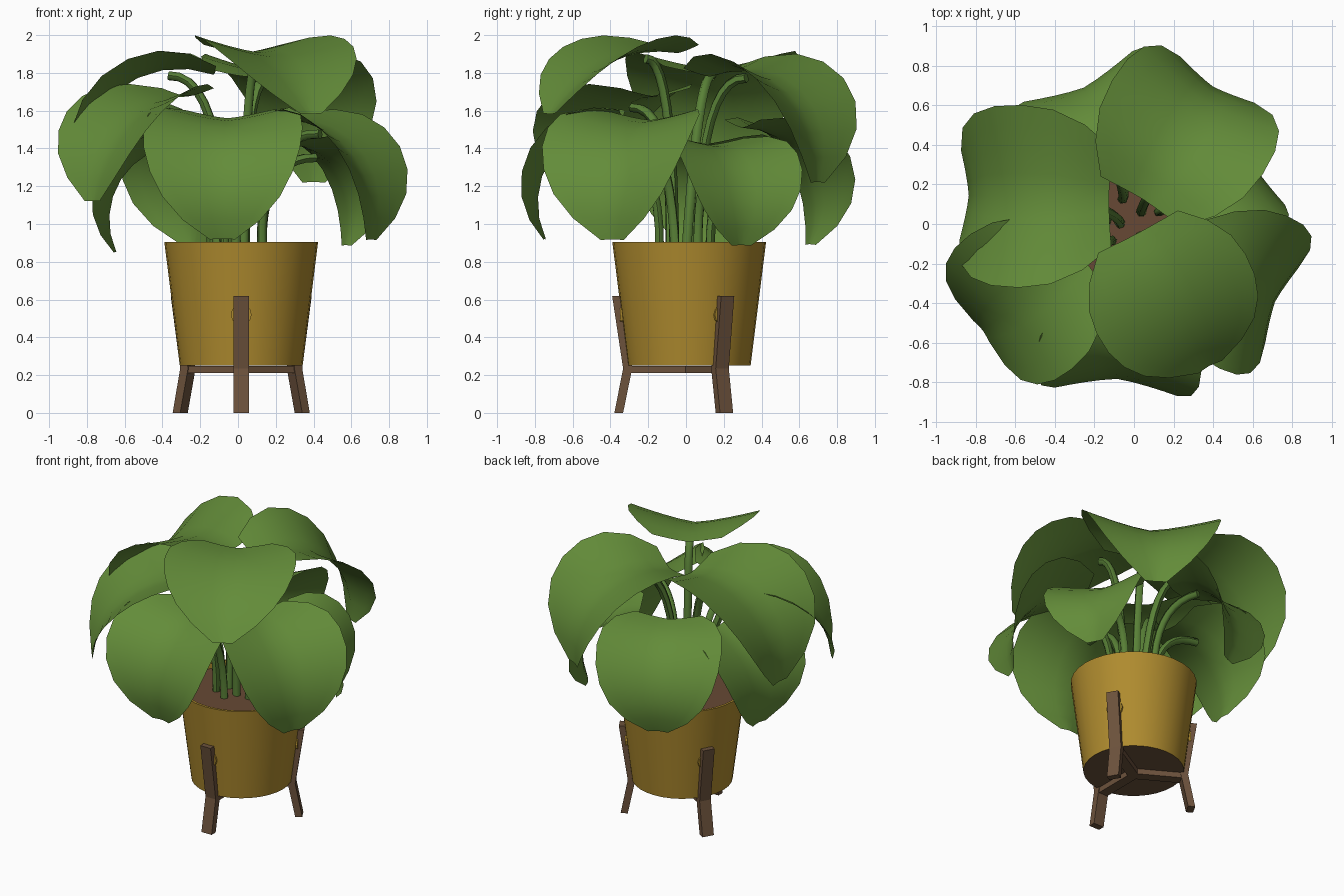
import bpy, bmesh, math
from mathutils import Vector

if "Cube" in bpy.data.objects:
    bpy.data.objects.remove(bpy.data.objects["Cube"])


def mat(name, rgb):
    m = bpy.data.materials.new(name)
    m.diffuse_color = (*rgb, 1)
    m.use_nodes = True
    m.node_tree.nodes["Principled BSDF"].inputs["Base Color"].default_value = m.diffuse_color
    return m


LEAF = mat("leaf green", (0.125, 0.262, 0.041))
STEM = mat("stem green", (0.10, 0.22, 0.038))
GOLD = mat("mustard", (0.43, 0.26, 0.028))
WOOD = mat("dark wood", (0.15, 0.084, 0.045))
SOIL = mat("soil brown", (0.135, 0.066, 0.035))
CX = CY = 0.017          # centre of pot and stand


def mesh_object(name, verts, faces, material, smooth=None):
    me = bpy.data.meshes.new(name)
    me.from_pydata(verts, [], faces)
    me.materials.append(material)
    bm = bmesh.new()
    bm.from_mesh(me)
    bmesh.ops.remove_doubles(bm, verts=bm.verts, dist=1e-5)
    bmesh.ops.recalc_face_normals(bm, faces=bm.faces)
    bm.to_mesh(me)
    bm.free()
    ob = bpy.data.objects.new(name, me)
    bpy.context.collection.objects.link(ob)
    if smooth:
        bpy.ops.object.select_all(action='DESELECT')
        ob.select_set(True)
        bpy.context.view_layer.objects.active = ob
        bpy.ops.object.shade_smooth_by_angle(angle=math.radians(smooth))
    return ob


def lathe(name, profile, material, n=32):
    verts, faces, k = [], [], len(profile)
    for i in range(n):
        a = math.tau * i / n
        verts += [(CX + r * math.cos(a), CY + r * math.sin(a), z) for r, z in profile]
    for i in range(n):
        j = (i + 1) % n
        faces += [(i * k + p, j * k + p, j * k + p + 1, i * k + p + 1) for p in range(k - 1)]
    return mesh_object(name, verts, faces, material, 35)


def extrude_radial(name, outline, width, azimuth, material):
    """Extrude an (r, z) outline sideways and turn it to an azimuth around the pot."""
    c, s, n = math.cos(azimuth), math.sin(azimuth), len(outline)
    verts = [(CX + r * c - t * s, CY + r * s + t * c, z)
             for t in (-width / 2, width / 2) for r, z in outline]
    faces = [tuple(range(n)), tuple(range(2 * n - 1, n - 1, -1))]
    faces += [(i, (i + 1) % n, n + (i + 1) % n, n + i) for i in range(n)]
    return mesh_object(name, verts, faces, material)


# Pot, its underside and the soil
lathe("pot", [(0.325, 0.25), (0.407, 0.905), (0.39, 0.905), (0.382, 0.85)], GOLD)
for nm, r, z in (("pot_base", 0.325, 0.25), ("soil", 0.386, 0.87)):
    ring = [(CX + r * math.cos(math.tau * i / 32), CY + r * math.sin(math.tau * i / 32), z)
            for i in range(32)]
    mesh_object(nm, ring, [tuple(range(32))], SOIL if nm == "soil" else WOOD)

# Three legged wooden stand with a spoke and a round pad per leg
for i, deg in enumerate((-90, 30, 150)):
    az = math.radians(deg)
    extrude_radial(f"stand_leg_{i}", [(0.408, 0.62), (0.35, 0.235), (0.396, 0), (0.35, 0),
                                      (0.302, 0.235), (0.358, 0.62)], 0.08, az, WOOD)
    extrude_radial(f"stand_spoke_{i}", [(0, 0.21), (0.31, 0.21), (0.31, 0.248), (0, 0.248)],
                   0.07, az, WOOD)
    bpy.ops.mesh.primitive_cylinder_add(
        vertices=12, radius=0.055, depth=0.03, rotation=(0, math.pi / 2, az),
        location=(CX + 0.352 * math.cos(az), CY + 0.352 * math.sin(az), 0.52))
    pad = bpy.context.object
    pad.name = f"stand_pad_{i}"
    pad.data.materials.append(GOLD)

# Leaf half widths from the lobed base to the tip
WIDTHS = [0.235, 0.35, 0.42, 0.44, 0.432, 0.395, 0.325, 0.215, 0.07]
COLS = 8


def midline(leaf, s):
    """Drooping arc: position (r, z) and slope angle at s in 0..1."""
    r, z, e0, e1, length = leaf[2:7]
    steps = 40
    for i in range(steps):
        a = math.radians(e0 + (e1 - e0) * s * (i + 0.5) / steps)
        r += math.cos(a) * length * s / steps
        z += math.sin(a) * length * s / steps
    return r, z, math.radians(e0 + (e1 - e0) * s)


def build_leaf(name, leaf):
    az = math.radians(leaf[0])
    out = Vector((math.cos(az), math.sin(az), 0))
    side = Vector((-math.sin(az), math.cos(az), 0))
    up = Vector((0, 0, 1))
    shift = side * leaf[1]
    verts, faces = [], []
    rows = len(WIDTHS)
    for i, w in enumerate(WIDTHS):
        r, z, a = midline(leaf, i / (rows - 1))
        normal = up * math.cos(a) - out * math.sin(a)
        for j in range(COLS + 1):
            t = (2 * j / COLS - 1) * w * leaf[7]
            # shallow trough: sides lift away from the midrib
            verts.append(shift + out * r + up * z + side * t + normal * 0.3 * abs(t) ** 1.3)
    n = COLS + 1
    for i in range(rows - 1):
        faces += [(i * n + j, (i + 1) * n + j, (i + 1) * n + j + 1, i * n + j + 1)
                  for j in range(COLS)]
    ob = mesh_object(name, verts, faces, LEAF, 60)
    if ob.data.polygons[COLS // 2].normal.z < 0:
        ob.data.flip_normals()

    # Arching stem meeting the underside of the leaf
    r, z, a = midline(leaf, 0.22)
    p0, p1, p2 = Vector((0.14, 0.85)), Vector((0.13, z - 0.02)), Vector((r, z - 0.034))
    if leaf[3] > 1.72:
        p0.x, p1.x = 0.07, 0.08
    cu = bpy.data.curves.new(name + "_stem", 'CURVE')
    cu.dimensions = '3D'
    cu.bevel_depth = 0.026
    cu.bevel_resolution = 1
    cu.use_fill_caps = True
    sp = cu.splines.new('POLY')
    sp.points.add(10)
    for k, pt in enumerate(sp.points):
        u = k / 10
        q = p0 * (1 - u) ** 2 + p1 * 2 * u * (1 - u) + p2 * u * u
        pt.co = (*(out * q.x + up * q.y + shift * u), 1)
    cu.materials.append(STEM)
    stem = bpy.data.objects.new(name + "_stem", cu)
    bpy.context.collection.objects.link(stem)
    bpy.ops.object.select_all(action='DESELECT')
    stem.select_set(True)
    bpy.context.view_layer.objects.active = stem
    bpy.ops.object.convert(target='MESH')
    bpy.ops.object.shade_smooth_by_angle(angle=math.radians(60))


# azimuth, side shift, base radius, base height, start slope, end slope, length, width scale
LEAVES = [
    (179, -0.13, 0.13, 1.79, 20, -99, 1.10, 1.05),    # upper ring
    (58, 0.03, 0.13, 1.78, 20, -100, 1.05, 1.02),
    (-62, 0.0, 0.05, 1.905, 8, -54, 0.87, 0.97),
    (-143, -0.03, 0.31, 1.675, 2, -85, 0.92, 0.97),   # middle ring
    (-24, -0.07, 0.31, 1.55, 0, -105, 0.92, 0.96),
    (-94, -0.03, 0.34, 1.56, 0, -115, 0.90, 0.96),
    (27, 0.0, 0.30, 1.42, 0, -115, 0.75, 0.80),       # lower ring
    (115, -0.06, 0.30, 1.51, 0, -115, 0.87, 0.93),
    (175, -0.05, 0.29, 1.42, 0, -115, 0.80, 0.92),
]
for i, lf in enumerate(LEAVES):
    build_leaf(f"leaf_{i}", lf)
